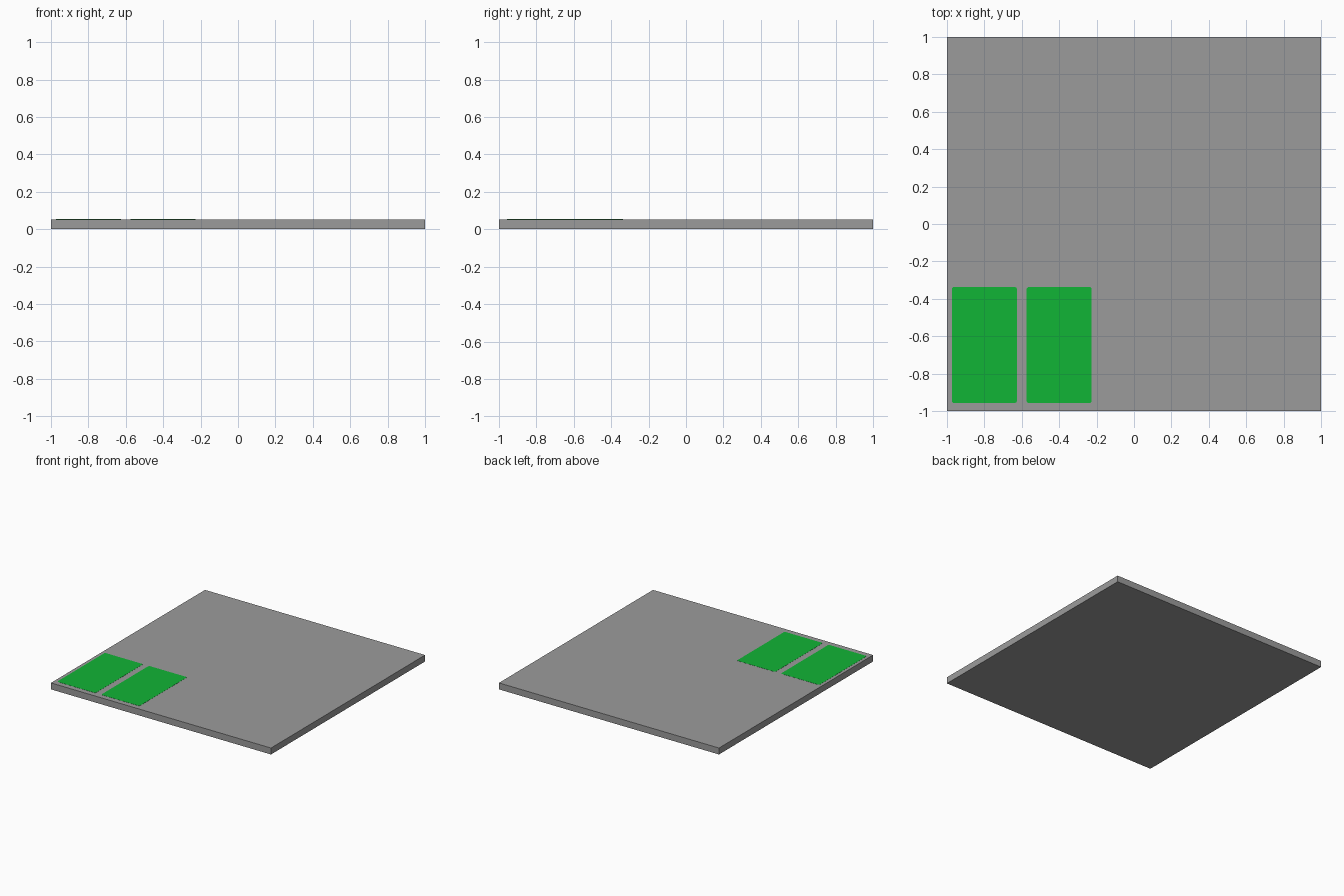
import bpy, bmesh, math

if "Cube" in bpy.data.objects:
    bpy.data.objects.remove(bpy.data.objects["Cube"])

SLAB_TOP = 0.053


def material(name, rgb):
    m = bpy.data.materials.new(name)
    m.diffuse_color = (*rgb, 1.0)
    m.use_nodes = True
    m.node_tree.nodes["Principled BSDF"].inputs["Base Color"].default_value = m.diffuse_color
    return m


grey = material("slab grey", (0.33, 0.33, 0.33))
green = material("panel green", (0.0056, 0.46, 0.037))


def prism(name, outline, z0, z1, mat):
    """Extrude a flat outline from z0 up to z1."""
    bm = bmesh.new()
    face = bm.faces.new([bm.verts.new((x, y, z0)) for x, y in outline])
    ext = bmesh.ops.extrude_face_region(bm, geom=[face])
    top = [v for v in ext["geom"] if isinstance(v, bmesh.types.BMVert)]
    bmesh.ops.translate(bm, verts=top, vec=(0, 0, z1 - z0))
    bmesh.ops.recalc_face_normals(bm, faces=bm.faces)
    me = bpy.data.meshes.new(name)
    bm.to_mesh(me)
    bm.free()
    me.materials.append(mat)
    ob = bpy.data.objects.new(name, me)
    bpy.context.collection.objects.link(ob)
    return ob


def rounded_rect(cx, cy, w, h, r, steps=4):
    pts = []
    for i, (sx, sy) in enumerate([(1, 1), (-1, 1), (-1, -1), (1, -1)]):
        for k in range(steps + 1):
            a = math.pi / 2 * (i + k / steps)
            pts.append((cx + sx * (w / 2 - r) + r * math.cos(a),
                        cy + sy * (h / 2 - r) + r * math.sin(a)))
    return pts


# Square base slab
prism("base_slab", [(-1, -1), (1, -1), (1, 1), (-1, 1)], 0, SLAB_TOP, grey)

# Two thin green panels in the front left corner
for side, cx in (("left", -0.8), ("right", -0.4)):
    prism(f"{side}_panel", rounded_rect(cx, -0.647, 0.348, 0.62, 0.012),
          SLAB_TOP - 0.004, SLAB_TOP + 0.001, green)
